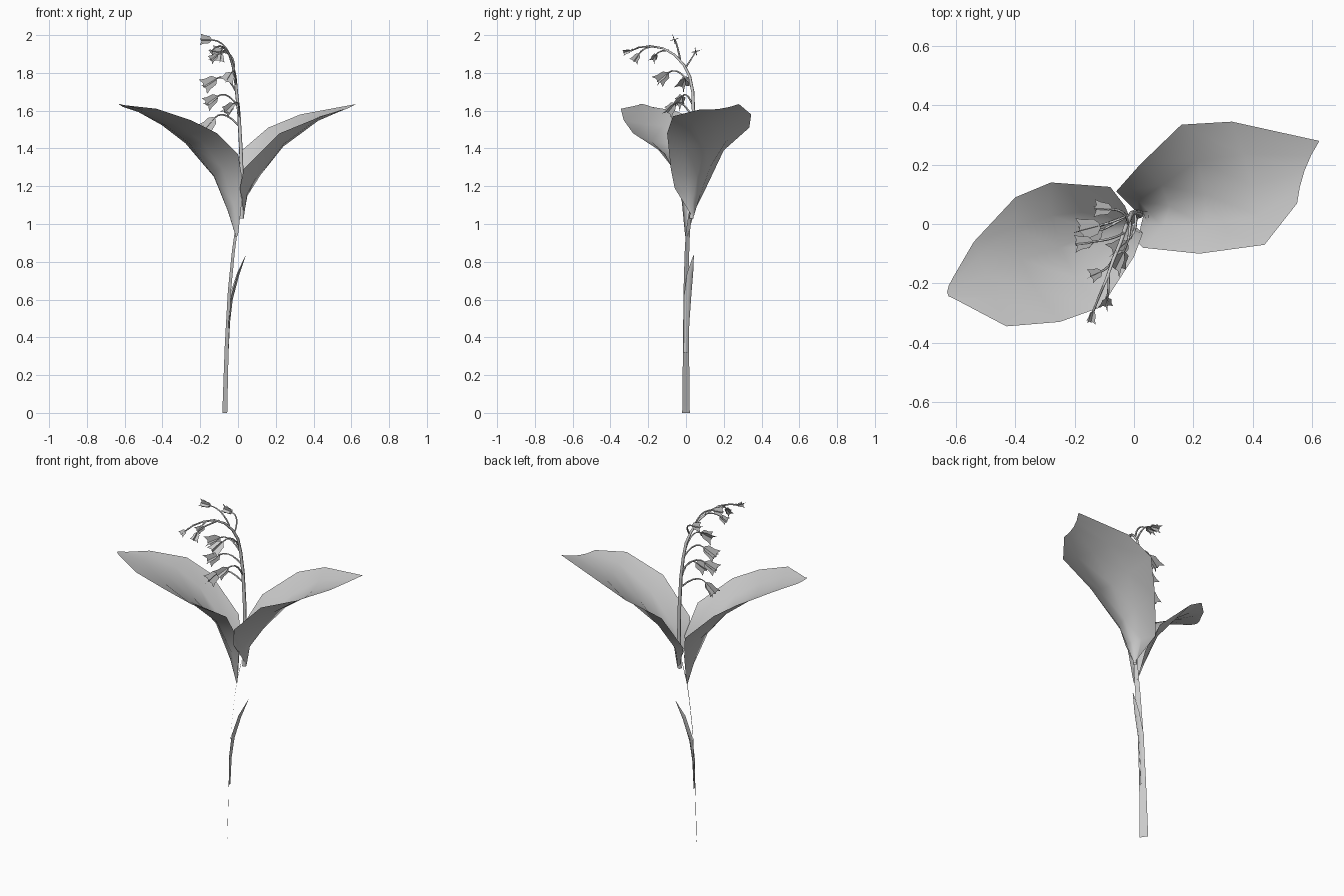
import bpy, bmesh, math
from mathutils import Vector as V


def finish(name, bm, smooth=True):
    me = bpy.data.meshes.new(name)
    bm.to_mesh(me)
    bm.free()
    ob = bpy.data.objects.new(name, me)
    bpy.context.collection.objects.link(ob)
    for p in me.polygons:
        p.use_smooth = smooth
    return ob


def blade(name, rows, n=4):
    """Thin leaf: each row is edge, keel, edge; bent through them by a parabola."""
    bm = bmesh.new()
    grid = []
    for a, m, b in rows:
        a, m, b = V(a), V(m), V(b)
        line = []
        for i in range(n + 1):
            t = i / n
            line.append(bm.verts.new(a * (1 - t) * (1 - 2 * t) + m * 4 * t * (1 - t) + b * t * (2 * t - 1)))
        grid.append(line)
    for r, s in zip(grid, grid[1:]):
        for i in range(n):
            bm.faces.new((r[i], r[i + 1], s[i + 1], s[i]))
    return finish(name, bm)


def tube(name, pts, radii, sides=6):
    bm = bmesh.new()
    pts = [V(p) for p in pts]
    rings = []
    for i, p in enumerate(pts):
        d = (pts[min(i + 1, len(pts) - 1)] - pts[max(i - 1, 0)]).normalized()
        u = d.cross(V((0.3, 1, 0.1))).normalized()
        w = d.cross(u)
        r = radii[0] + (radii[1] - radii[0]) * i / (len(pts) - 1)
        rings.append([bm.verts.new(p + r * (u * math.cos(k * math.tau / sides) + w * math.sin(k * math.tau / sides)))
                      for k in range(sides)])
    for r, s in zip(rings, rings[1:]):
        for k in range(sides):
            bm.faces.new((r[k], r[(k + 1) % sides], s[(k + 1) % sides], s[k]))
    return finish(name, bm)


def bell(name, top, direction, size):
    """Flower bell made of two crossed flat cards."""
    bm = bmesh.new()
    d = V(direction).normalized()
    u = d.cross(V((0.2, 0.5, 0.8))).normalized()
    w = d.cross(u)
    half = [(0, .10), (.2, .32), (.65, .38), (1.0, .52)]
    outline = half + [(.88, .2), (1.0, 0), (.88, -.2)] + [(l, -r) for l, r in reversed(half)]
    for side in ((u + w).normalized(), (u - w).normalized()):
        bm.faces.new([bm.verts.new(V(top) + size * (d * l + side * r)) for l, r in outline])
    return finish(name, bm, False)


# Large right leaf
blade("right_leaf", [
    ((.01, .04, 1.06), (.03, .04, 1.04), (.03, .02, 1.06)),
    ((-.06, .11, 1.20), (.05, .04, 1.15), (.01, -.06, 1.19)),
    ((.02, .20, 1.39), (.12, .06, 1.26), (.03, -.08, 1.29)),
    ((.16, .335, 1.51), (.24, .10, 1.41), (.22, -.10, 1.48)),
    ((.33, .345, 1.58), (.40, .13, 1.54), (.44, -.07, 1.57)),
    ((.625, .28, 1.635), (.575, .18, 1.61), (.55, .07, 1.605))])

# Large left leaf
blade("left_leaf", [
    ((0, -.005, .94), (-.01, 0, .93), (-.01, .01, .94)),
    ((.03, -.03, 1.20), (-.05, 0, 1.06), (-.03, .06, 1.12)),
    ((0, -.11, 1.37), (-.13, -.02, 1.26), (-.08, .125, 1.27)),
    ((-.11, -.28, 1.48), (-.25, -.08, 1.42), (-.28, .14, 1.46)),
    ((-.25, -.33, 1.55), (-.38, -.12, 1.52), (-.40, .09, 1.54)),
    ((-.43, -.345, 1.61), (-.50, -.17, 1.59), (-.54, -.06, 1.60)),
    ((-.61, -.25, 1.63), (-.63, -.23, 1.635), (-.61, -.18, 1.62))])

# Flat lower stem
stem = []
for x, y, z, h in [(-.07, 0, 0, 1), (-.06, 0, .35, .8), (-.045, 0, .65, .65), (-.025, .005, .85, .6),
                   (-.01, .01, .96, .55), (.01, .025, 1.07, .4)]:
    o = V((.013, -.02, 0)) * h
    c = V((x, y, z))
    stem.append((c - o, c, c + o))
blade("lower_stem", stem, 1)

# Small folded leaf on the stem
blade("stem_bract", [
    ((-.062, .012, .32), (-.05, .0, .32), (-.052, -.012, .32)),
    ((-.060, .018, .48), (-.042, .0, .48), (-.05, -.014, .48)),
    ((-.045, .028, .62), (-.028, .008, .60), (-.035, -.01, .62)),
    ((-.005, .038, .74), (.005, .022, .725), (.0, .005, .74)),
    ((.04, .042, .835), (.041, .041, .833), (.042, .039, .835))], 2)

# Flower stalk bending forward at the top
tube("flower_stalk", [
    (.02, .03, 1.03), (.022, .035, 1.2), (.015, .04, 1.4), (.005, .04, 1.58), (-.008, .036, 1.7),
    (-.015, .02, 1.78), (-.028, -.01, 1.84), (-.045, -.06, 1.895), (-.07, -.12, 1.93),
    (-.095, -.19, 1.942), (-.12, -.25, 1.935), (-.138, -.295, 1.915)], (.011, .004))

# Bells: stalk start, bell top, facing direction, size
flowers = [
    ((.005, .04, 1.52), (-.125, -.01, 1.56), (-.6, -.2, -.7), .08),
    ((.005, .04, 1.56), (-.025, -.06, 1.635), (-.5, -.4, -.5), .075),
    ((-.0, .04, 1.62), (-.11, -.02, 1.675), (-.7, -.3, -.5), .08),
    ((-.01, .034, 1.70), (-.115, -.005, 1.77), (-.8, -.2, -.5), .085),
    ((-.012, .03, 1.73), (-.035, -.095, 1.80), (-.3, -.6, -.5), .08),
    ((-.02, .0, 1.83), (-.075, .05, 1.91), (-.9, .05, .1), .06),
    ((-.035, -.03, 1.87), (-.14, -.06, 1.975), (-.95, -.1, .05), .06),
    ((-.06, -.09, 1.92), (-.11, -.16, 1.895), (-.7, -.3, -.5), .05),
    ((-.085, -.17, 1.94), (-.09, -.25, 1.90), (-.1, -.5, -.7), .05),
    ((-.13, -.28, 1.925), (-.137, -.295, 1.917), (-.2, -.9, -.25), .04),
]
for i, (a, b, d, s) in enumerate(flowers):
    a, b = V(a), V(b)
    c = b - V(d).normalized() * (b - a).length * .5
    path = [a * (1 - t) ** 2 + c * 2 * t * (1 - t) + b * t * t for t in [k / 5 for k in range(6)]]
    tube(f"flower_pedicel_{i}", path, (.005, .004), 4)
    bell(f"flower_bell_{i}", b, d, s)
